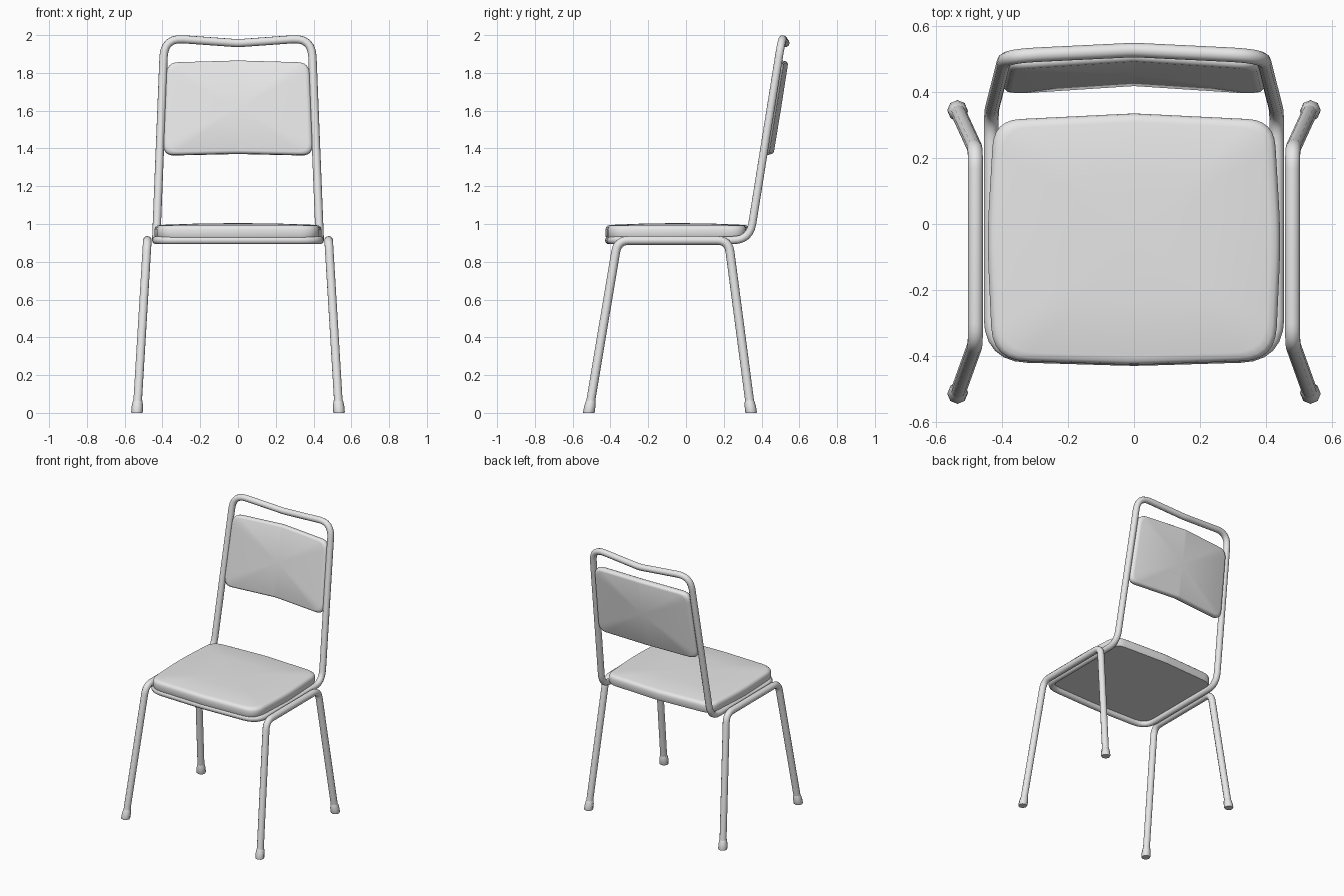
import bpy, bmesh, math
from mathutils import Vector

if "Cube" in bpy.data.objects:
    bpy.data.objects.remove(bpy.data.objects["Cube"])

grey = bpy.data.materials.new("light grey")
grey.diffuse_color = (0.8, 0.8, 0.8, 1)
grey.use_nodes = True
grey.node_tree.nodes["Principled BSDF"].inputs["Base Color"].default_value = grey.diffuse_color


def fillet(points, closed, steps=6):
    """Round every corner; each point is (position, cut length)."""
    out, n = [], len(points)
    for i, (p, d) in enumerate(points):
        p = Vector(p)
        if not closed and i in (0, n - 1):
            out.append(p)
            continue
        a = p + (Vector(points[i - 1][0]) - p).normalized() * d
        b = p + (Vector(points[(i + 1) % n][0]) - p).normalized() * d
        for k in range(steps + 1):
            t = k / steps
            out.append(a * (1 - t) ** 2 + p * 2 * t * (1 - t) + b * t * t)
    return out


def tube(name, points, radius, closed):
    """Sweep a round tube along a filleted path."""
    curve = bpy.data.curves.new(name, 'CURVE')
    curve.dimensions = '3D'
    curve.bevel_depth = radius
    curve.bevel_resolution = 3
    path = fillet(points, closed)
    spline = curve.splines.new('POLY')
    spline.points.add(len(path) - 1)
    for sp, p in zip(spline.points, path):
        sp.co = (*p, 1)
    spline.use_cyclic_u = closed
    curve.materials.append(grey)
    obj = bpy.data.objects.new(name, curve)
    bpy.context.collection.objects.link(obj)
    bpy.ops.object.select_all(action='DESELECT')
    obj.select_set(True)
    bpy.context.view_layer.objects.active = obj
    bpy.ops.object.convert(target='MESH')


def loft(name, rings, start, end):
    """Skin a stack of rings and close both ends with a fan."""
    bm = bmesh.new()
    loops = [[bm.verts.new(p) for p in ring] for ring in rings]
    n = len(loops[0])
    for a, b in zip(loops, loops[1:]):
        for i in range(n):
            j = (i + 1) % n
            bm.faces.new((a[i], a[j], b[j], b[i]))
    for loop, centre in ((loops[0], start), (loops[-1], end)):
        c = bm.verts.new(centre)
        for i in range(n):
            bm.faces.new((c, loop[i], loop[(i + 1) % n]))
    bmesh.ops.recalc_face_normals(bm, faces=bm.faces)
    mesh = bpy.data.meshes.new(name)
    bm.to_mesh(mesh)
    bm.free()
    mesh.materials.append(grey)
    bpy.context.collection.objects.link(bpy.data.objects.new(name, mesh))


def mirrored(half):
    """Complete a path that starts and ends on x = 0."""
    return half + [((-p[0], *p[1:]), d) for p, d in half[-2:0:-1]]


# Main frame: one loop around the seat front, up the back and over the top
tube("main_frame", mirrored([
    ((0, -0.408, 0.914), 0.04),
    ((0.433, -0.395, 0.914), 0.11),
    ((0.433, 0.337, 0.914), 0.09),
    ((0.390, 0.508, 1.985), 0.10),
    ((0, 0.527, 1.957), 0.03)]), 0.022, True)

# Leg frames with flared feet
FRONT_Y, REAR_Y, FOOT_X = -0.515, 0.345, 0.535
for side, label in ((-1, "left"), (1, "right")):
    front = Vector((side * FOOT_X, FRONT_Y, 0))
    rear = Vector((side * FOOT_X, REAR_Y, 0))
    front_top = Vector((side * 0.48, -0.362, 0.913))
    rear_top = Vector((side * 0.48, 0.225, 0.913))
    tube(label + "_leg_frame", [
        (front.lerp(front_top, 0.02), 0), (front_top, 0.06),
        (rear_top, 0.06), (rear.lerp(rear_top, 0.02), 0)], 0.0235, False)
    for foot, top, end in ((front, front_top, "front"), (rear, rear_top, "rear")):
        rings = []
        for z, r in ((0, 0.029), (0.006, 0.031), (0.035, 0.030), (0.06, 0.026), (0.07, 0.022)):
            c = foot.lerp(top, z / top.z)
            rings.append([c + Vector((r * math.cos(a), r * math.sin(a), 0))
                          for a in (math.tau * k / 8 for k in range(8))])
        loft(f"{label}_{end}_foot", rings, foot, foot.lerp(top, 0.07 / top.z))

# Seat cushion: bowed outline with a soft domed top
outline = fillet(mirrored([
    ((0, -0.427, 0), 0.03), ((0.428, -0.412, 0), 0.10), ((0.445, -0.04, 0), 0.10),
    ((0.424, 0.314, 0), 0.08), ((0, 0.335, 0), 0.03)]), True)
mid = Vector((0, -0.045, 0))
seat_rings = [[mid.lerp(p, s) + Vector((0, 0, z)) for p in outline] for s, z in (
    (0.985, 0.925), (1, 0.935), (1, 0.970), (0.992, 0.983), (0.97, 0.991),
    (0.93, 0.995), (0.5, 1.002))]
loft("seat_cushion", seat_rings, (0, -0.045, 0.925), (0, -0.045, 1.005))

# Backrest: leaning rounded panel, bowed towards the rear in the middle
LEAN, MID_Z, HALF = 0.16, 1.613, 0.39


def on_back(x, z, t):
    bow = 0.024 * (1 - abs(x) / HALF)
    return Vector((x, 0.454 + LEAN * (z - MID_Z) + bow + t, z - LEAN * t))


outline = fillet(mirrored([
    ((0, 1.372, 0), 0.03), ((0.396, 1.363, 0), 0.06),
    ((0.377, 1.853, 0), 0.06), ((0, 1.864, 0), 0.03)]), True)
mid = Vector((0, MID_Z, 0))
back_rings = []
for s, t in ((0.94, -0.024), (0.98, -0.020), (1, -0.010),
             (1, 0.010), (0.98, 0.020), (0.94, 0.024)):
    ring = [mid.lerp(p, s) for p in outline]
    back_rings.append([on_back(p.x, p.y, t) for p in ring])
loft("backrest", back_rings, on_back(0, MID_Z, -0.025), on_back(0, MID_Z, 0.025))

# Smooth shading with crisp edges
bpy.ops.object.select_all(action='SELECT')
bpy.context.view_layer.objects.active = bpy.data.objects["backrest"]
bpy.ops.object.shade_smooth_by_angle(angle=math.radians(50))
